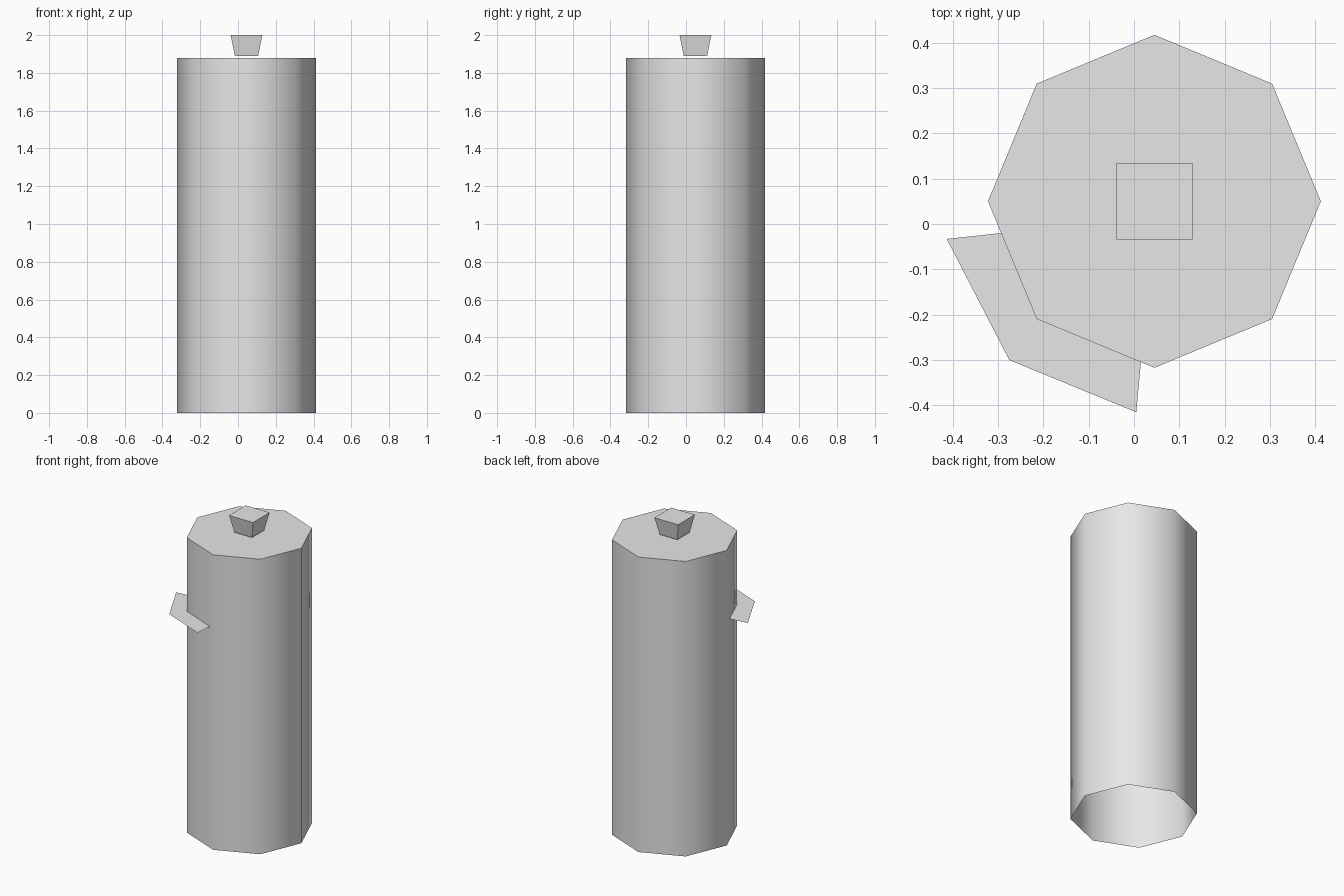
import bpy, bmesh, math
from mathutils import Vector

cube = bpy.data.objects.get("Cube")
if cube:
    bpy.data.objects.remove(cube, do_unlink=True)

CX, CY = 0.045, 0.05
RADIUS, BODY_TOP = 0.367, 1.88

grey = bpy.data.materials.new("light_grey")
grey.use_nodes = True
grey.diffuse_color = (0.8, 0.8, 0.8, 1)
grey.node_tree.nodes["Principled BSDF"].inputs["Base Color"].default_value = (0.8, 0.8, 0.8, 1)


def make_object(name, bm):
    mesh = bpy.data.meshes.new(name)
    bm.to_mesh(mesh)
    bm.free()
    mesh.materials.append(grey)
    obj = bpy.data.objects.new(name, mesh)
    bpy.context.collection.objects.link(obj)
    return obj


def ring(bm, radius, z, sides, turn=0):
    return [bm.verts.new((CX + radius * math.cos(math.tau * i / sides + turn),
                          CY + radius * math.sin(math.tau * i / sides + turn), z))
            for i in range(sides)]


def bridge(bm, low, high, smooth=False):
    for i in range(len(low)):
        j = (i + 1) % len(low)
        bm.faces.new((low[i], low[j], high[j], high[i])).smooth = smooth


# Eight-sided body, smooth round the wall, flat lid, open underneath
bm = bmesh.new()
low, high = ring(bm, RADIUS, 0, 8), ring(bm, RADIUS, BODY_TOP, 8)
bridge(bm, low, high, smooth=True)
bm.faces.new(high)
for a, b in zip(high, high[1:] + high[:1]):
    bm.edges.get((a, b)).smooth = False
make_object("body", bm)

# Flared square knob just above the lid
bm = bmesh.new()
low = ring(bm, 0.062 * math.sqrt(2), 1.89, 4, math.pi / 4)
high = ring(bm, 0.084 * math.sqrt(2), 2.0, 4, math.pi / 4)
bridge(bm, low, high)
bm.faces.new(high)
bm.faces.new(low[::-1])
make_object("lid_knob", bm)

# Thin bent ledge wrapped round one corner of the body
bm = bmesh.new()
outer = [Vector(p) for p in ((-0.413, -0.033, 1.41), (-0.275, -0.30, 1.41), (0.005, -0.415, 1.41))]
inner = [Vector(p) for p in ((-0.275, -0.018, 1.41), (-0.20, -0.20, 1.41), (0.017, -0.285, 1.41))]
o = [bm.verts.new(p) for p in outer]
n = [bm.verts.new(p) for p in inner]
bm.faces.new((o[0], o[1], o[2], n[2], n[1], n[0]))
make_object("side_ledge", bm)
